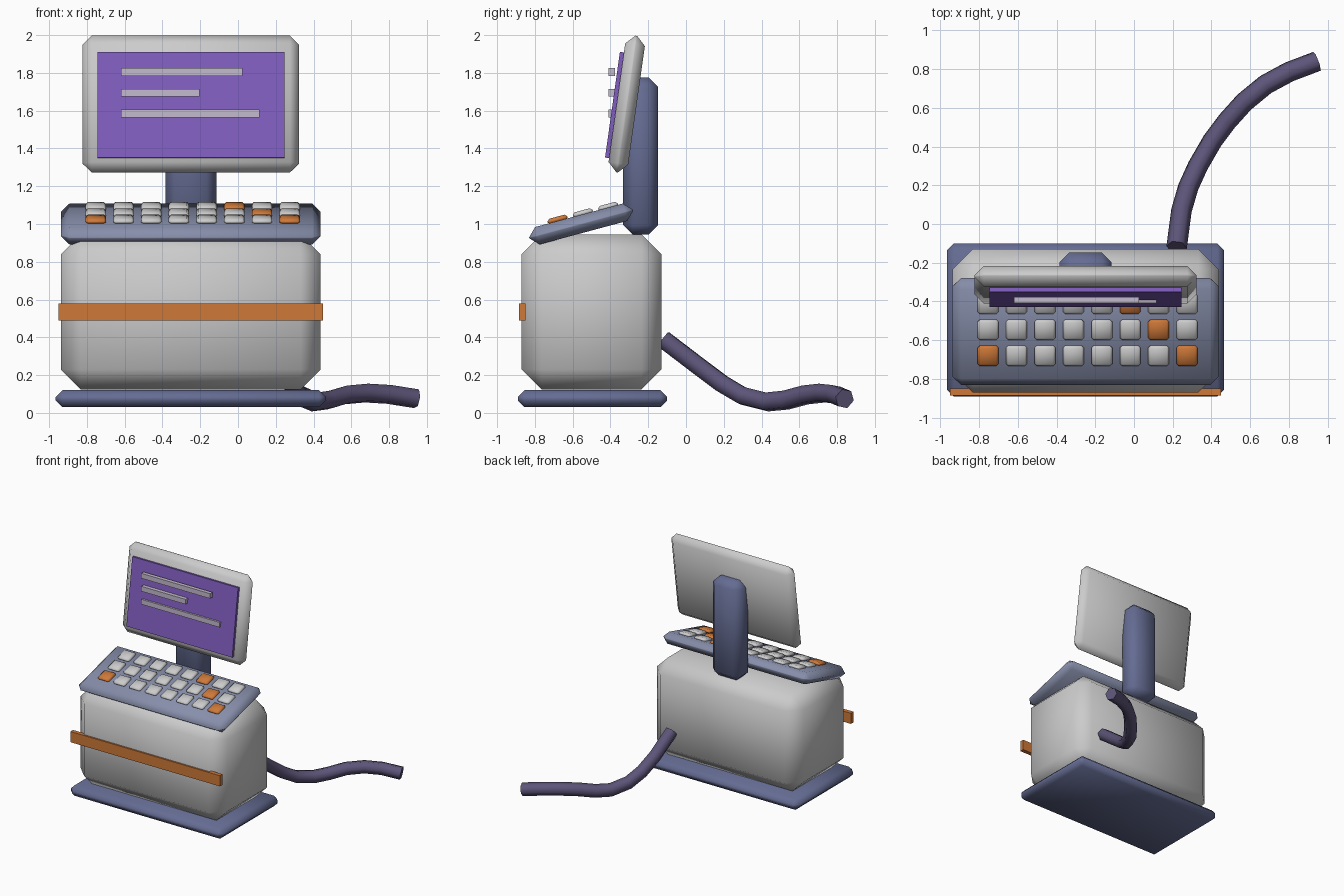
import bpy
from math import radians
from mathutils import Matrix, Vector

if "Cube" in bpy.data.objects:
    bpy.data.objects.remove(bpy.data.objects["Cube"])


def material(name, rgb):
    m = bpy.data.materials.new(name)
    m.diffuse_color = (*rgb, 1)
    m.use_nodes = True
    m.node_tree.nodes["Principled BSDF"].inputs["Base Color"].default_value = m.diffuse_color
    return m


NAVY = material("navy", (0.13, 0.15, 0.29))
SLATE = material("slate", (0.24, 0.27, 0.40))
PURPLE = material("purple", (0.22, 0.11, 0.52))
ORANGE = material("orange", (0.62, 0.19, 0.04))
PLUM = material("plum", (0.11, 0.09, 0.19))
LILAC = material("lilac", (0.55, 0.50, 0.62))
CX = -0.25  # middle of the machine


def box(name, centre, size, bevel=0, tilt=0, mat=None):
    """Box with chamfered edges, tilted about x."""
    bpy.ops.mesh.primitive_cube_add(size=1, location=centre, rotation=(radians(tilt), 0, 0))
    ob = bpy.context.object
    ob.name = name
    ob.data.transform(Matrix.Diagonal((*size, 1)))
    if mat:
        ob.data.materials.append(mat)
    if bevel:
        mod = ob.modifiers.new("chamfer", "BEVEL")
        mod.width = bevel
        mod.segments = 1
        bpy.ops.object.modifier_apply(modifier=mod.name)
        bpy.ops.object.shade_smooth_by_angle(angle=radians(60))
    return ob


# Base plate, cabinet and front stripe
box("base_plate", (CX, -0.495, 0.075), (1.43, 0.79, 0.09), 0.035, mat=NAVY)
box("cabinet", (CX, -0.50, 0.535), (1.375, 0.74, 0.82), 0.105)
box("front_stripe", (CX, -0.867, 0.535), (1.40, 0.035, 0.09), mat=ORANGE)

# Column behind the monitor
box("monitor_column", (CX, -0.24, 1.36), (0.27, 0.185, 0.83), 0.05, mat=NAVY)

# Monitor, leaning back
LEAN = -8
monitor = Vector((CX, -0.314, 1.635))
box("monitor_case", monitor, (1.147, 0.105, 0.73), 0.048, LEAN)
offset = Matrix.Rotation(radians(LEAN), 3, "X") @ Vector((0, -0.057, -0.014))
box("screen", monitor + offset, (0.99, 0.034, 0.565), 0, LEAN, PURPLE)

# Upright bars on the screen
for i, (right, z) in enumerate([(0.025, 1.805), (-0.205, 1.695), (0.115, 1.585)]):
    left = -0.62
    box(f"screen_bar_{i + 1}", ((left + right) / 2, -0.393, z),
        (right - left, 0.032, 0.042), mat=LILAC)

# Sloping keyboard with three rows of eight keys
SLOPE = 15
box("keyboard_deck", (CX, -0.555, 1.0), (1.375, 0.57, 0.095), 0.045, SLOPE, SLATE)
accents = {(0, 0), (0, 7), (1, 6), (2, 5)}
for row in range(3):
    for col in range(8):
        box(f"key_{row + 1}_{col + 1}",
            (-0.753 + 0.1467 * col, -0.68 + 0.134 * row, 1.024 + 0.034 * row),
            (0.108, 0.108, 0.03), 0.012, SLOPE,
            ORANGE if (row, col) in accents else None)

# Six-sided cable trailing from the back
path = [(0.22, -0.12, 0.39), (0.245, 0.07, 0.245), (0.28, 0.19, 0.155),
        (0.33, 0.30, 0.09), (0.405, 0.43, 0.058), (0.48, 0.53, 0.068),
        (0.57, 0.63, 0.095), (0.68, 0.72, 0.105), (0.80, 0.785, 0.098),
        (0.945, 0.84, 0.075)]
curve = bpy.data.curves.new("cable", "CURVE")
curve.dimensions = "3D"
curve.bevel_depth = 0.053
curve.bevel_resolution = 1
curve.use_fill_caps = True
spline = curve.splines.new("POLY")
spline.points.add(len(path) - 1)
for point, co in zip(spline.points, path):
    point.co = (*co, 1)
cable = bpy.data.objects.new("cable", curve)
bpy.context.collection.objects.link(cable)
curve.materials.append(PLUM)
